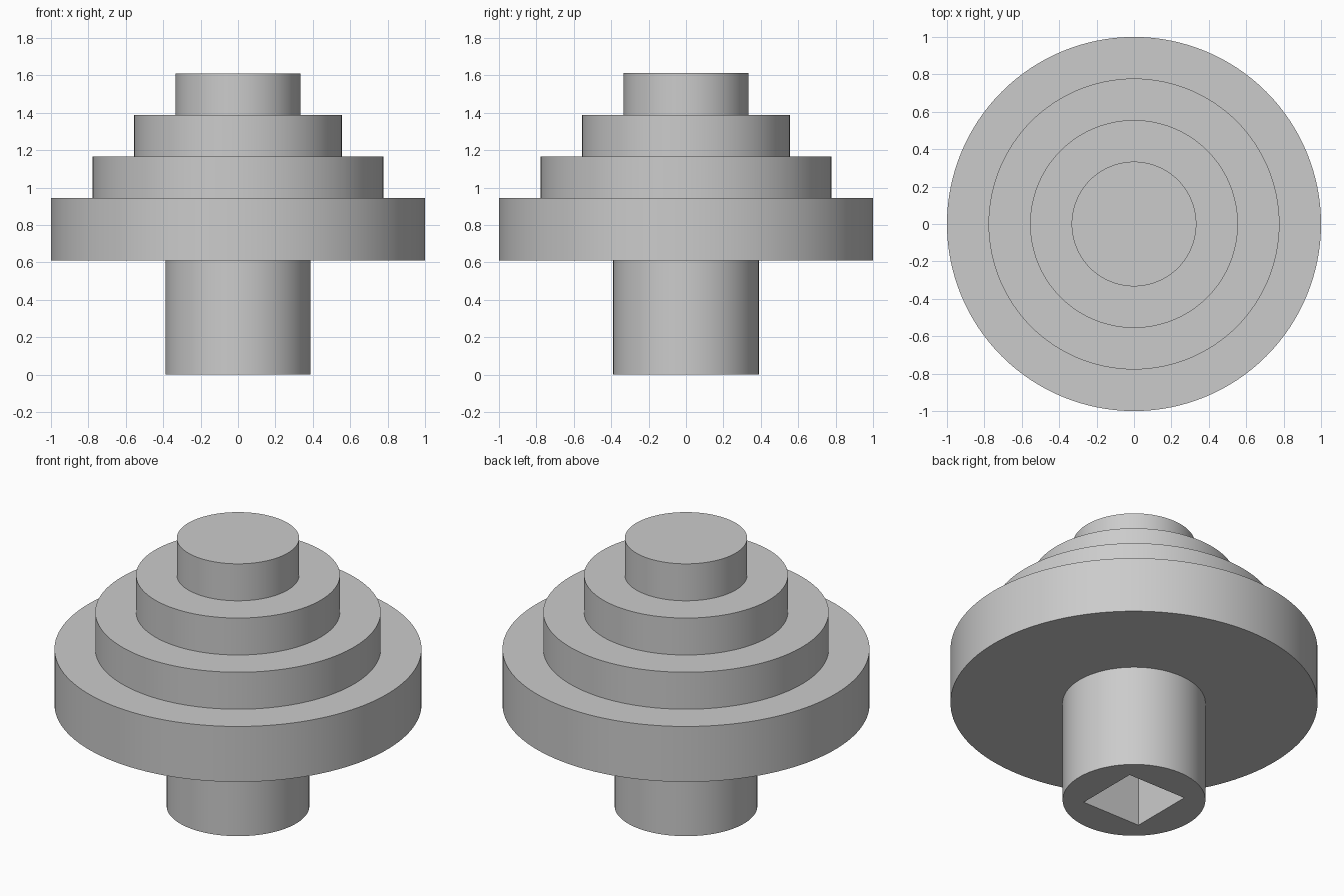
import bpy
import bmesh
from math import radians
from mathutils import Matrix, Vector

cube = bpy.data.objects.get("Cube")
if cube:
    bpy.data.objects.remove(cube, do_unlink=True)

U = 1 / 9          # design module
SEGMENTS = 128
SOCKET_DEPTH = 4.5 * U

grey = bpy.data.materials.new("plain grey")
grey.use_nodes = True
colour = (0.6, 0.6, 0.6, 1)
grey.diffuse_color = colour
grey.node_tree.nodes["Principled BSDF"].inputs["Base Color"].default_value = colour


def add_object(name, bm):
    mesh = bpy.data.meshes.new(name)
    bmesh.ops.recalc_face_normals(bm, faces=bm.faces)
    bm.to_mesh(mesh)
    bm.free()
    mesh.materials.append(grey)
    obj = bpy.data.objects.new(name, mesh)
    bpy.context.collection.objects.link(obj)
    return obj


# Stepped profile: stem, wide disc and three smaller tiers (radius, top height)
tiers = [(3.5, 5.5), (9, 8.5), (7, 10.5), (5, 12.5), (3, 14.5)]
profile = [(0, 0)]
bottom = 0
for radius, top in tiers:
    profile += [(radius, bottom), (radius, top)]
    bottom = top
profile.append((0, bottom))

# Turn the profile into one closed solid
bm = bmesh.new()
verts = [bm.verts.new((r * U, 0, z * U)) for r, z in profile]
edges = [bm.edges.new(pair) for pair in zip(verts, verts[1:])]
bmesh.ops.spin(bm, geom=verts + edges, cent=(0, 0, 0), axis=(0, 0, 1),
               angle=radians(360), steps=SEGMENTS, use_duplicate=False)
bmesh.ops.remove_doubles(bm, verts=bm.verts, dist=0.0005)
# Merge the centre fans into flat caps
caps = [v for v in bm.verts if v.co.xy.length < 0.001]
bmesh.ops.dissolve_verts(bm, verts=caps)
body = add_object("stepped_knob", bm)

# Square socket cut into the foot of the stem
bm = bmesh.new()
side = 3.5 * U
bmesh.ops.create_cube(bm, size=1, matrix=Matrix.Diagonal(
    Vector((side, side, 2 * SOCKET_DEPTH, 1))))
cutter = add_object("socket_cutter", bm)
cutter.hide_render = True

cut = body.modifiers.new("square_socket", 'BOOLEAN')
cut.operation = 'DIFFERENCE'
cut.solver = 'EXACT'
cut.object = cutter
bpy.context.view_layer.objects.active = body
body.select_set(True)
bpy.ops.object.modifier_apply(modifier=cut.name)
bpy.data.objects.remove(cutter, do_unlink=True)

# Round walls smooth, step edges sharp
bpy.ops.object.select_all(action='DESELECT')
body.select_set(True)
bpy.context.view_layer.objects.active = body
bpy.ops.object.shade_smooth_by_angle(angle=radians(30))
